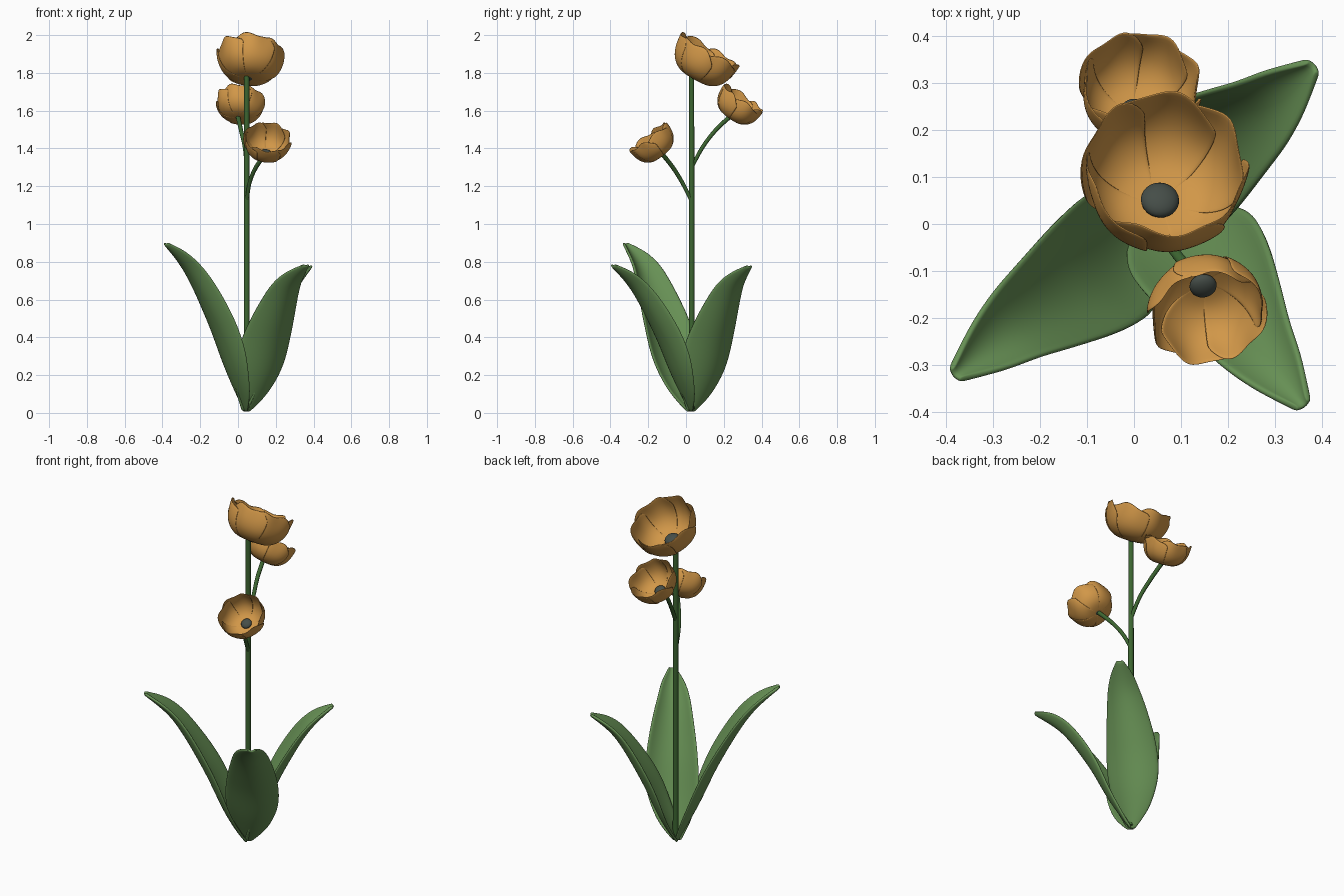
import bpy, bmesh, math
from mathutils import Vector

if "Cube" in bpy.data.objects:
    bpy.data.objects.remove(bpy.data.objects["Cube"])


def material(name, rgb):
    m = bpy.data.materials.new(name)
    m.diffuse_color = (*rgb, 1)
    m.use_nodes = True
    m.node_tree.nodes["Principled BSDF"].inputs["Base Color"].default_value = m.diffuse_color
    return m


PETAL = material("petal_orange", (0.64, 0.31, 0.065))
LEAF = material("leaf_green", (0.135, 0.28, 0.09))
STEM = material("stem_green", (0.045, 0.13, 0.03))
CORE = material("core_dark", (0.06, 0.075, 0.065))


def sample(points, t):
    """Catmull-Rom interpolation through evenly spaced points."""
    n = len(points) - 1
    i = min(int(t * n), n - 1)
    f = t * n - i
    p = [Vector(points[max(0, min(n, i + k))]) for k in (-1, 0, 1, 2)]
    return 0.5 * (2 * p[1] + (p[2] - p[0]) * f
                  + (2 * p[0] - 5 * p[1] + 4 * p[2] - p[3]) * f ** 2
                  + (3 * p[1] - p[0] - 3 * p[2] + p[3]) * f ** 3)


def add_grid(bm, nu, nv, func):
    rows = [[bm.verts.new(func(2 * i / nu - 1, j / nv)) for i in range(nu + 1)]
            for j in range(nv + 1)]
    for a, b in zip(rows, rows[1:]):
        for i in range(nu):
            bm.faces.new((a[i], a[i + 1], b[i + 1], b[i]))


def finish(bm, name, mat, thickness=0):
    me = bpy.data.meshes.new(name)
    bm.to_mesh(me)
    bm.free()
    me.materials.append(mat)
    me.shade_smooth()
    ob = bpy.data.objects.new(name, me)
    bpy.context.collection.objects.link(ob)
    if thickness:
        s = ob.modifiers.new("thickness", 'SOLIDIFY')
        s.thickness = thickness
        s.offset = 0
        d = ob.modifiers.new("smooth", 'SUBSURF')
        d.levels = d.render_levels = 1
    return ob


# Stems: tapered tubes along curves
def stem(name, points, r0, r1):
    cu = bpy.data.curves.new(name, 'CURVE')
    cu.dimensions = '3D'
    cu.bevel_depth = 1
    cu.bevel_resolution = 3
    cu.use_fill_caps = True
    sp = cu.splines.new('POLY')
    n = 16
    sp.points.add(n)
    for i, p in enumerate(sp.points):
        p.co = (*sample(points, i / n), 1)
        p.radius = r0 + (r1 - r0) * i / n
    sp.use_smooth = True
    cu.materials.append(STEM)
    bpy.context.collection.objects.link(bpy.data.objects.new(name, cu))


stem("main_stem", [(0.046, 0.03, 0.02), (0.046, 0.03, 0.9), (0.046, 0.03, 1.79)], 0.016, 0.014)
stem("back_branch", [(0.046, 0.03, 1.30), (0.035, 0.09, 1.41),
                     (0.015, 0.16, 1.50), (0.0, 0.235, 1.57)], 0.010, 0.012)
stem("front_branch", [(0.047, 0.03, 1.12), (0.062, -0.02, 1.22),
                      (0.095, -0.07, 1.30), (0.145, -0.125, 1.37)], 0.010, 0.012)

# Flowers: six overlapping cupped petals around a dark core
BOWL = [(0.012, 0), (0.088, 0.008), (0.142, 0.048), (0.168, 0.11), (0.173, 0.188)]


def flower(name, base, axis, size, spin):
    rot = Vector((0, 0, 1)).rotation_difference(Vector(axis))
    base = Vector(base)
    bm = bmesh.new()
    for k in range(6):
        mid = math.radians(spin + 60 * k)

        # each petal tucks one edge under its neighbour, with a ruffled rim
        def petal(u, v):
            t = v * (0.96 - 0.15 * abs(u) ** 3 + 0.035 * math.cos(6 * u + 2 * k))
            r, h = sample([(*p, 0) for p in BOWL], t)[:2]
            r *= 0.99 + 0.045 * u
            r += 0.009 * t ** 3 * math.sin(5 * u + 2 * k)
            a = mid + u * math.radians(47)
            return rot @ Vector((r * math.cos(a), r * math.sin(a), h)) * size + base
        add_grid(bm, 12, 10, petal)
    finish(bm, name + "_petals", PETAL, 0.004)
    bm = bmesh.new()
    bmesh.ops.create_uvsphere(bm, u_segments=24, v_segments=12, radius=0.041 * size)
    for v in bm.verts:
        v.co.z *= 0.55
        v.co = rot @ (v.co + Vector((0, 0, 0.018 * size))) + base
    finish(bm, name + "_core", CORE)


flower("top_flower", (0.054, 0.042, 1.770), (0.08, 0.49, 0.86), 1.0, 30)
flower("back_flower", (0.0, 0.233, 1.562), (0.13, 0.56, 0.81), 0.73, 10)
flower("front_flower", (0.146, -0.124, 1.365), (0.10, -0.62, 0.78), 0.71, 20)


# Leaves: broad arching blades, cupped toward the stem and swirled around it
RIB = [(0.0, 0.0), (0.105, 0.20), (0.22, 0.46), (0.37, 0.73), (0.52, 0.88)]
WIDTH = [0.02, 0.10, 0.142, 0.138, 0.108, 0.068, 0.015]


def leaf(name, tip, height):
    root = Vector((0.04, 0.025, 0.008))
    out = Vector((tip[0] - root.x, tip[1] - root.y, 0))
    reach = out.length / 0.52
    out.normalize()
    side = Vector((-out.y, out.x, 0))
    rise = height / 0.88

    def rib(t):
        r, h = sample([(*p, 0) for p in RIB], t)[:2]
        return out * r * reach + Vector((0, 0, h * rise))

    def blade(u, v):
        w = sample([(x, 0, 0) for x in WIDTH], v)[0]
        tangent = (rib(min(1, v + 0.02)) - rib(max(0, v - 0.02))).normalized()
        normal = side.cross(tangent)
        if normal.dot(out) > 0:
            normal.negate()
        cup = w * (0.30 + 0.25 * v) * u * u
        twist = 0.30 * (1 - v)
        shift = 0.022 * math.sin(math.pi * min(1, v * 1.3))
        across = side * math.cos(twist) - normal * math.sin(twist)
        return root + rib(v) + side * shift + across * u * w + normal * (cup - 0.01 * v)
    bm = bmesh.new()
    add_grid(bm, 12, 24, blade)
    finish(bm, name, LEAF, 0.014)


leaf("leaf_left", (-0.38, -0.32), 0.895)
leaf("leaf_right", (0.36, -0.385), 0.78)
leaf("leaf_back", (0.38, 0.335), 0.775)
